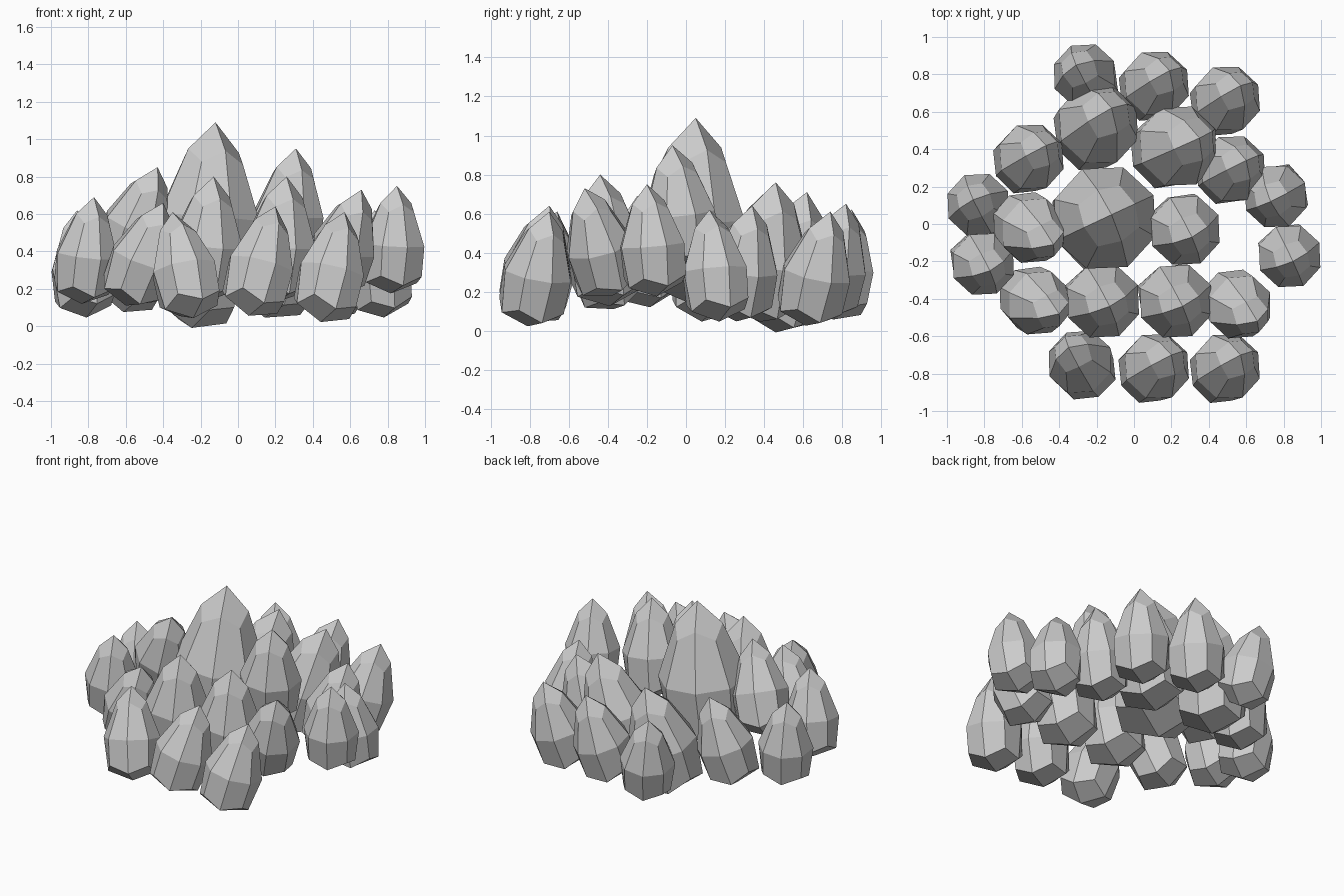
import bpy, bmesh, math
from mathutils import Vector, Matrix

if "Cube" in bpy.data.objects:
    bpy.data.objects.remove(bpy.data.objects["Cube"])


def crystal_mesh():
    """Unit crystal: cube with 2x2 faces per side, reshaped into a pointed bud."""
    bm = bmesh.new()
    bmesh.ops.create_cube(bm, size=2)
    bmesh.ops.subdivide_edges(bm, edges=bm.edges[:], cuts=1, use_grid_fill=True)
    for v in bm.verts:
        x, y, level = (round(c) for c in v.co)
        corner = bool(x and y)
        if x == 0 and y == 0:
            r, z = 0, (1.0 if level > 0 else 0.0)
        elif level > 0:                       # shoulder below the tip
            r, z = (0.60, 0.77) if corner else (0.52, 0.84)
        elif level < 0:                       # zigzag ring above the base
            r, z = (0.97, 0.18) if corner else (0.86, 0.10)
        else:                                 # widest ring
            r, z = 1.0, 0.46
        a = math.atan2(y, x)
        v.co = (r * math.cos(a), r * math.sin(a), z)
    bmesh.ops.recalc_face_normals(bm, faces=bm.faces[:])
    me = bpy.data.meshes.new("crystal")
    bm.to_mesh(me)
    bm.free()
    return me


MESH = crystal_mesh()


def crystal(name, cx, cy, width, tx, ty, tz, twist=25):
    """Crystal with its body centred at (cx, cy) and its tip at (tx, ty, tz)."""
    width *= 1.03
    h = 1.65 * width
    tip = Vector((tx, ty, tz))
    axis = (tip - Vector((cx, cy, tz - 0.6 * h))).normalized()
    ob = bpy.data.objects.new(name, MESH)
    bpy.context.collection.objects.link(ob)
    turn = Vector((0, 0, 1)).rotation_difference(axis).to_matrix().to_4x4()
    ob.matrix_world = (Matrix.Translation(tip - axis * h) @ turn
                       @ Matrix.Rotation(math.radians(twist), 4, 'Z')
                       @ Matrix.Diagonal((width / 2, width / 2, h, 1)))


# Large centre crystal
crystal("centre_crystal", -0.16, 0.03, 0.56, -0.12, 0.05, 1.09)

# Inner ring: centre x, y, width, tip x, y, z
inner = [
    (0.27, -0.03, 0.38, 0.31, -0.07, 0.95),
    (0.22, 0.41, 0.44, 0.35, 0.46, 0.76),
    (-0.20, 0.52, 0.44, -0.12, 0.62, 0.71),
    (-0.56, -0.02, 0.36, -0.43, -0.11, 0.85),
    (-0.17, -0.41, 0.40, -0.13, -0.44, 0.80),
    (0.22, -0.41, 0.40, 0.26, -0.44, 0.80),
]
# Outer ring
outer = [
    (-0.28, -0.75, 0.35, -0.35, -0.66, 0.61),
    (0.11, -0.77, 0.36, 0.20, -0.70, 0.64),
    (0.49, -0.77, 0.36, 0.57, -0.70, 0.61),
    (0.55, -0.43, 0.35, 0.66, -0.52, 0.73),
    (-0.53, -0.41, 0.35, -0.40, -0.48, 0.66),
    (0.83, -0.17, 0.34, 0.85, -0.20, 0.75),
    (0.76, 0.15, 0.34, 0.73, 0.12, 0.62),
    (0.52, 0.29, 0.36, 0.60, 0.34, 0.64),
    (0.49, 0.66, 0.36, 0.57, 0.74, 0.61),
    (0.11, 0.74, 0.36, 0.19, 0.82, 0.65),
    (-0.26, 0.79, 0.34, -0.31, 0.85, 0.62),
    (-0.56, 0.35, 0.36, -0.47, 0.42, 0.66),
    (-0.83, 0.10, 0.34, -0.86, 0.13, 0.62),
    (-0.81, -0.21, 0.34, -0.77, -0.25, 0.69),
]
for i, c in enumerate(inner):
    crystal(f"inner_crystal_{i + 1}", *c)
for i, c in enumerate(outer):
    crystal(f"outer_crystal_{i + 1}", *c)
